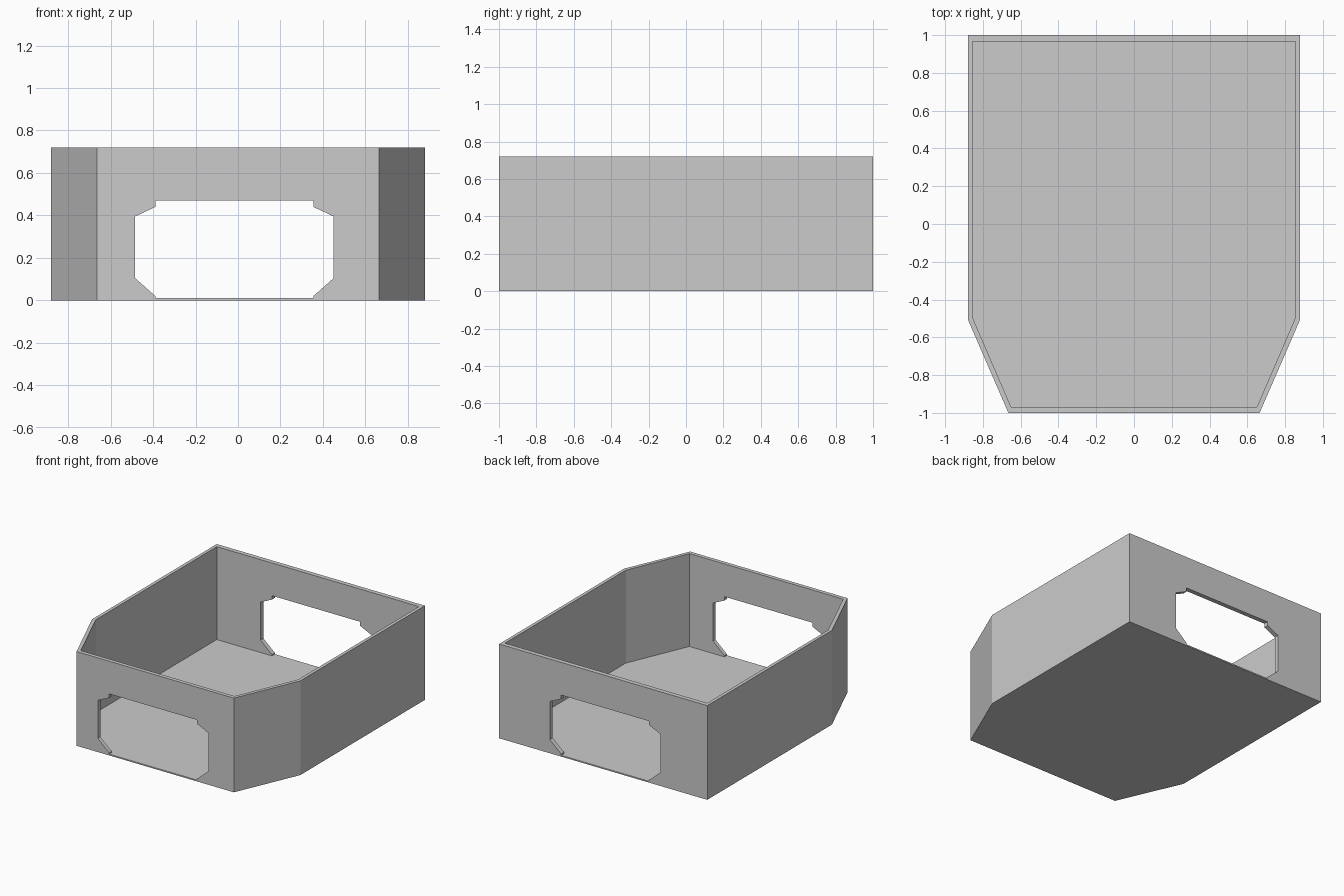
import bpy
import bmesh
from mathutils import Vector

if "Cube" in bpy.data.objects:
    bpy.data.objects.remove(bpy.data.objects["Cube"])

FLOOR, TOP = 0.01, 0.72


def mirrored(half):
    """Close a right-hand half profile into a symmetric outline."""
    return half + [(-x, y) for x, y in reversed(half)]


def new_object(name, bm):
    bmesh.ops.recalc_face_normals(bm, faces=bm.faces)
    mesh = bpy.data.meshes.new(name)
    bm.to_mesh(mesh)
    bm.free()
    obj = bpy.data.objects.new(name, mesh)
    bpy.context.collection.objects.link(obj)
    return obj


def prism(name, points, offset):
    """Extrude a planar outline by a vector."""
    bm = bmesh.new()
    face = bm.faces.new([bm.verts.new(p) for p in points])
    ext = bmesh.ops.extrude_face_region(bm, geom=[face], use_keep_orig=True)
    verts = [g for g in ext["geom"] if isinstance(g, bmesh.types.BMVert)]
    bmesh.ops.translate(bm, verts=verts, vec=Vector(offset))
    return new_object(name, bm)


def wall_ring(name, outer, inner, z0, z1):
    """Closed wall between two outlines with matching corners."""
    bm = bmesh.new()
    loops = [[bm.verts.new((x, y, z)) for x, y in outline]
             for outline, z in ((outer, z0), (outer, z1), (inner, z1), (inner, z0))]
    n = len(outer)
    for k in range(4):
        a, b = loops[k], loops[(k + 1) % 4]
        for i in range(n):
            j = (i + 1) % n
            bm.faces.new((a[i], a[j], b[j], b[i]))
    return new_object(name, bm)


outer = mirrored([(0.665, -1.0), (0.88, -0.505), (0.88, 1.0)])
inner = mirrored([(0.65, -0.97), (0.855, -0.495), (0.855, 0.965)])

# Floor slab and surrounding walls
prism("floor", [(x, y, 0) for x, y in outer], (0, 0, FLOOR))
walls = wall_ring("walls", outer, inner, FLOOR, TOP)

# Notched opening through front and back walls, reaching down to the floor
half = [(0.372, -0.1), (0.372, 0.02), (0.468, 0.105),
        (0.468, 0.395), (0.372, 0.44), (0.372, 0.47)]
cutter = prism("opening_cutter",
               [(x - 0.017, -1.5, z) for x, z in mirrored(half)], (0, 3, 0))
cutter.hide_render = True

mod = walls.modifiers.new("openings", "BOOLEAN")
mod.operation = "DIFFERENCE"
mod.solver = "EXACT"
mod.object = cutter
bpy.context.view_layer.objects.active = walls
bpy.ops.object.modifier_apply(modifier=mod.name)
bpy.data.objects.remove(cutter)
